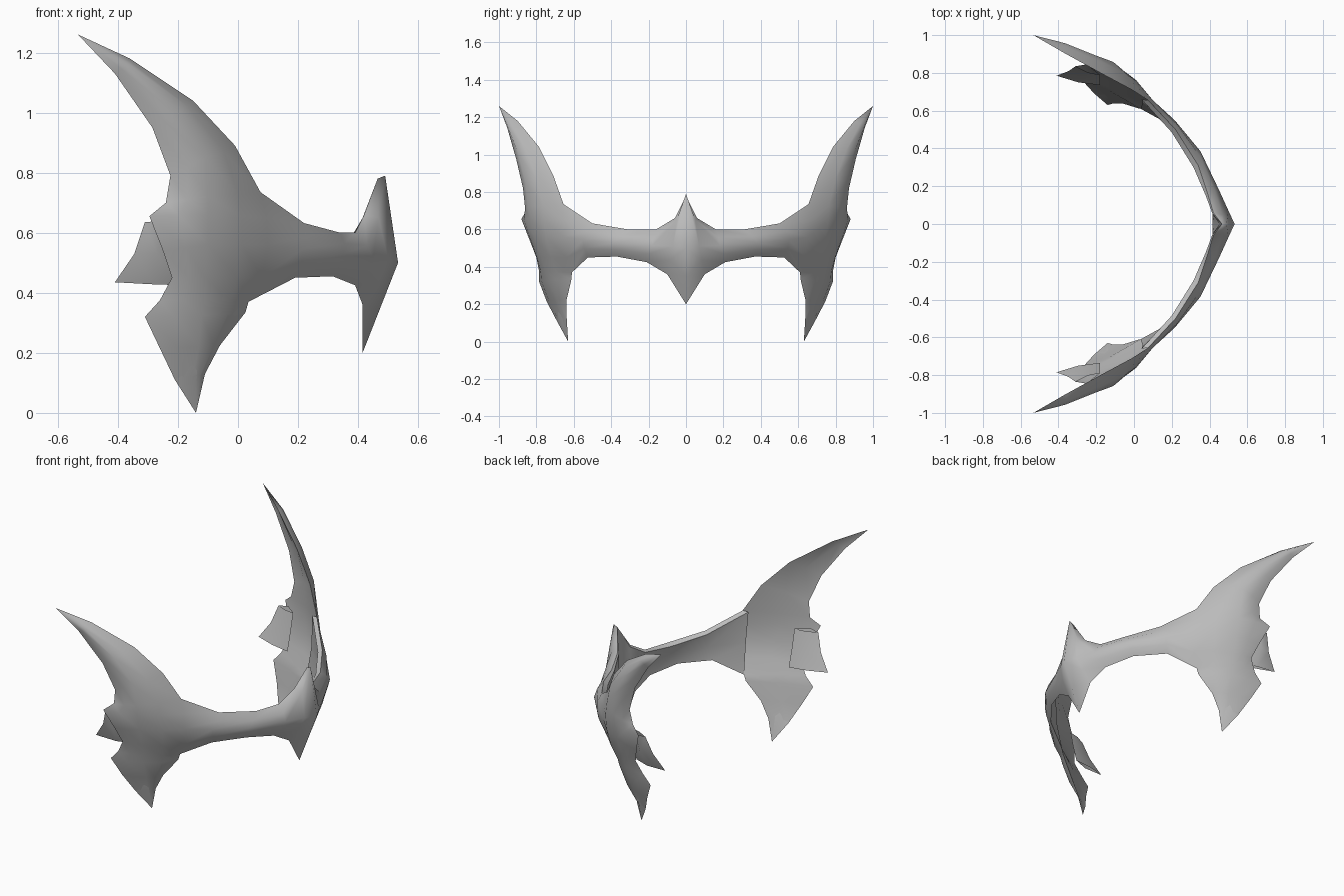
import bpy
from mathutils import Vector as V

if "Cube" in bpy.data.objects:
    bpy.data.objects.remove(bpy.data.objects["Cube"])

metal = bpy.data.materials.new("grey")
metal.diffuse_color = (0.5, 0.5, 0.5, 1)
metal.use_nodes = True
metal.node_tree.nodes["Principled BSDF"].inputs["Base Color"].default_value = metal.diffuse_color


def bulge(a, b, amount, out):
    """Point halfway between a and b, pushed outwards."""
    return (V(a) + V(b)) / 2 + V(out).normalized() * amount


def sheets(name, grids, flip=False):
    """Skin grids of points, weld them together and mirror across y = 0."""
    verts, faces = [], []
    for rows in grids:
        o, n = len(verts), len(rows[0])
        verts += [V(p) for r in rows for p in r]
        for i in range(len(rows) - 1):
            for j in range(n - 1):
                a = o + i * n + j
                f = (a, a + 1, a + n + 1, a + n)
                faces.append(f[::-1] if flip else f)
    me = bpy.data.meshes.new(name)
    me.from_pydata(verts, [], faces)
    ob = bpy.data.objects.new(name, me)
    bpy.context.collection.objects.link(ob)
    me.materials.append(metal)
    bpy.context.view_layer.objects.active = ob
    ob.select_set(True)
    w = ob.modifiers.new("weld", 'WELD')
    w.merge_threshold = 0.0005
    m = ob.modifiers.new("mirror", 'MIRROR')
    m.use_axis = (False, True, False)
    m.merge_threshold = 0.002
    bpy.ops.object.modifier_apply(modifier="weld")
    bpy.ops.object.modifier_apply(modifier="mirror")
    bpy.ops.object.shade_smooth()
    ob.select_set(False)
    return ob


# side wings: slices from top tip to bottom tip (front edge, ridge, rear edge)
top_tip, low_tip = (-.533, 1.0, 1.26), (-.14, .63, 0)
slices = [
    ((-.36, .90, 1.18), (-.365, .957, 1.16), (-.41, .95, 1.13)),
    ((-.15, .785, 1.04), (-.21, .895, 1.00), (-.285, .90, .95)),
    ((-.01, .71, .89), (-.11, .858, .85), (-.225, .865, .79)),
    ((.075, .655, .735), (-.10, .845, .72), (-.24, .855, .70)),
    ((.095, .66, .65), (-.10, .835, .66), (-.295, .88, .655)),
    ((.10, .655, .56), (-.10, .81, .56), (-.25, .835, .54)),
    ((.08, .64, .45), (-.11, .775, .45), (-.22, .80, .45)),
    ((.035, .61, .37), (-.11, .75, .375), (-.26, .785, .375)),
    ((.025, .612, .335), (-.12, .74, .325), (-.31, .785, .32)),
    ((-.06, .638, .225), (-.13, .70, .22), (-.26, .745, .215)),
    ((-.11, .638, .13), (-.15, .665, .12), (-.21, .69, .11)),
]
wing = [[top_tip] * 5]
for i, (f, m, r) in enumerate(slices):
    k = .006 if i in (0, 10) else .02
    wing.append([f, bulge(f, m, k, (.65, .75, 0)), m, bulge(m, r, k * .5, (.1, 1, 0)), r])
wing.append([low_tip] * 5)

# brow band: sections from the centre to the wings (top, middle, bottom)
sections = [
    ((.465, 0, .78), (.533, 0, .50), (.415, 0, .20)),
    ((.42, .06, .66), (.50, .07, .51), (.415, .10, .36)),
    ((.39, .16, .60), (.45, .18, .515), (.39, .21, .425)),
    ((.34, .31, .60), (.352, .385, .53), (.315, .37, .455)),
    ((.22, .50, .632), (.215, .55, .545), (.19, .525, .45)),
]
band = []
for i, (t, m, b) in enumerate(sections):
    k = 0 if i == 0 else .01
    out = (1, .2 * i, 0)
    band.append([b, bulge(m, b, k, out), m, bulge(t, m, k, out), t])
band[0][3] = (.49, 0, .79)      # blunt top of the centre spike
band[1][3] = (.468, .05, .65)
band.append([s[0] for s in reversed(slices[3:8])])
sheets("front_shell", [wing, band], flip=True)

# nearly flat back of the wings, closing the shell
back = [[top_tip] * 3]
back += [[f, bulge(f, r, .012, (.5, .85, 0)), r] for f, m, r in slices]
back.append([low_tip] * 3)
sheets("wing_back", [back])

# back of the band, and the narrow lip along its upper edge
inner = [(.465, 0, .78), (.415, .055, .65), (.38, .15, .59), (.315, .30, .585),
         (.20, .485, .618), (.04, .66, .733)]
sheets("band_lip", [[[r[-1], p] for r, p in zip(band, inner)]], flip=True)
band_back = [[r[0], bulge(r[0], p, .012, (1, .2 * i, 0)), p]
             for i, (r, p) in enumerate(zip(band, inner))]
sheets("band_back", [band_back])

# small rear spur behind each wing: domed outside, flat inside
spur = [((-.18, .79, .64), (-.25, .845, .64), (-.31, .835, .635)),
        ((-.18, .765, .53), (-.27, .83, .53), (-.345, .81, .53)),
        ((-.18, .735, .425), (-.28, .775, .428), (-.41, .785, .435))]
spur_back = [(a, bulge(a, c, .01, (0, -1, 0)), c) for a, b, c in spur]
sheets("rear_spurs", [spur], flip=True)
sheets("rear_spur_backs", [spur_back])
